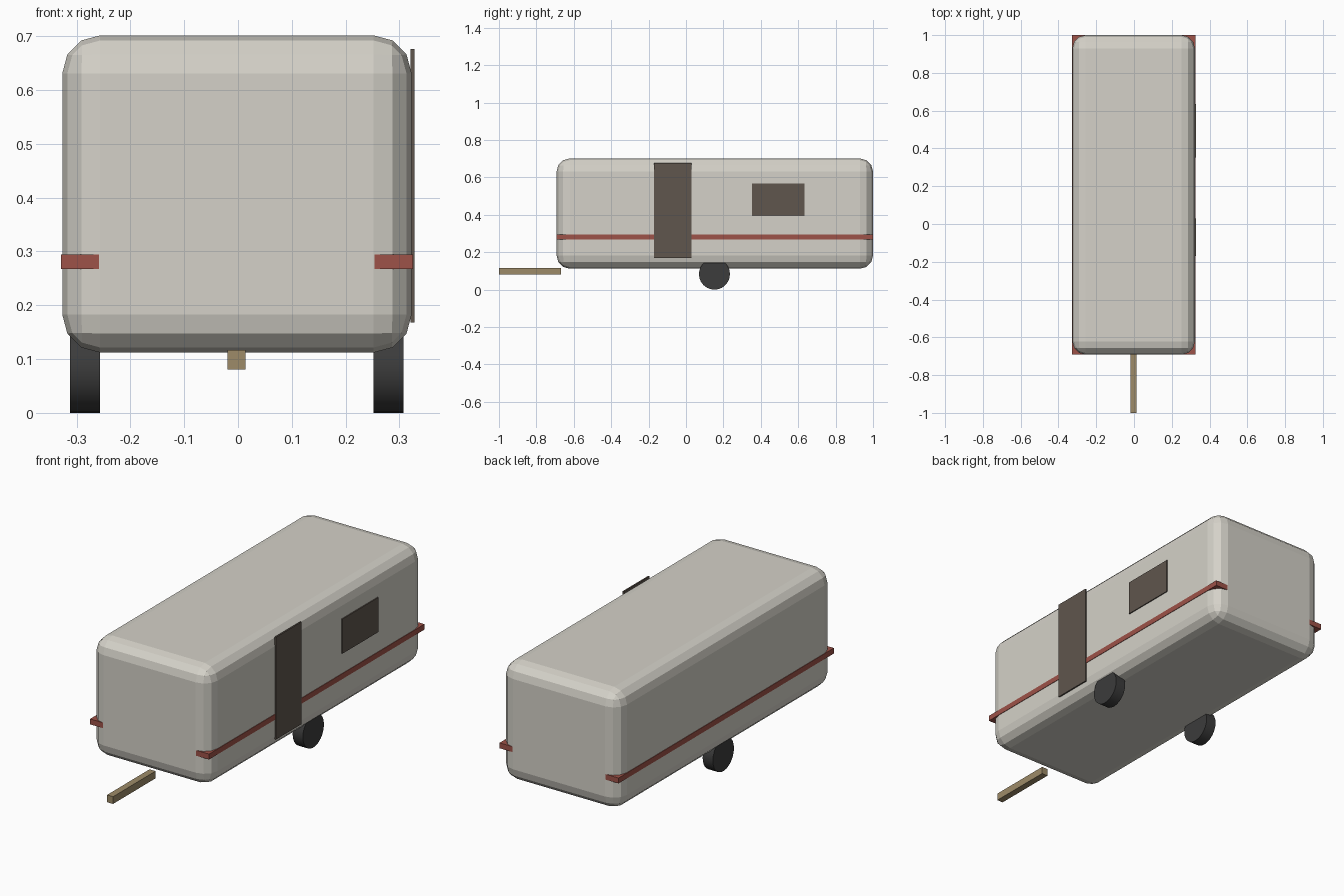
import bpy
import math
from mathutils import Matrix, Vector

if "Cube" in bpy.data.objects:
    bpy.data.objects.remove(bpy.data.objects["Cube"], do_unlink=True)

MID = -0.002  # centre line of the trailer


def material(name, rgb):
    mat = bpy.data.materials.new(name)
    mat.use_nodes = True
    mat.diffuse_color = (*rgb, 1)
    mat.node_tree.nodes["Principled BSDF"].inputs["Base Color"].default_value = (*rgb, 1)
    return mat


cream = material("cream", (0.66, 0.64, 0.58))
red = material("red", (0.34, 0.085, 0.065))
brown = material("dark brown", (0.115, 0.093, 0.075))
rubber = material("black rubber", (0.045, 0.045, 0.045))
tan = material("tan", (0.34, 0.26, 0.14))


def box(name, low, high, mat):
    """Box between two opposite corners."""
    low, high = Vector(low), Vector(high)
    bpy.ops.mesh.primitive_cube_add(size=1)
    obj = bpy.context.object
    obj.name = name
    obj.data.transform(Matrix.Translation((low + high) / 2) @ Matrix.Diagonal((*(high - low), 1)))
    obj.data.materials.append(mat)
    return obj


# Rounded body shell
body = box("body", (MID - 0.3245, -0.692, 0.112), (MID + 0.3245, 1, 0.7015), cream)
bevel = body.modifiers.new("rounded edges", "BEVEL")
bevel.width = 0.0705
bevel.segments = 3
bevel.limit_method = "NONE"

# Trim stripe, square at the corners
box("stripe", (MID - 0.327, -0.6915, 0.267), (MID + 0.327, 0.9995, 0.294), red)

# Door and window plates on one side
for name, y0, y1, z0, z1 in (("door", -0.17, 0.03, 0.168, 0.676),
                             ("window", 0.352, 0.634, 0.395, 0.567)):
    box(name, (0.3205, y0, z0), (0.3277, y1, z1), brown)

# Tow bar
box("tow_bar", (MID - 0.0175, -1, 0.081), (MID + 0.0155, -0.667, 0.117), tan)

# Wheels
for name, side in (("left_wheel", 1), ("right_wheel", -1)):
    bpy.ops.mesh.primitive_cylinder_add(
        vertices=24, radius=0.083, depth=0.056,
        location=(MID + side * 0.282, 0.152, 0.083), rotation=(0, math.pi / 2, 0))
    wheel = bpy.context.object
    wheel.name = name
    wheel.data.materials.append(rubber)
    bpy.ops.object.shade_smooth_by_angle(angle=math.radians(30))
